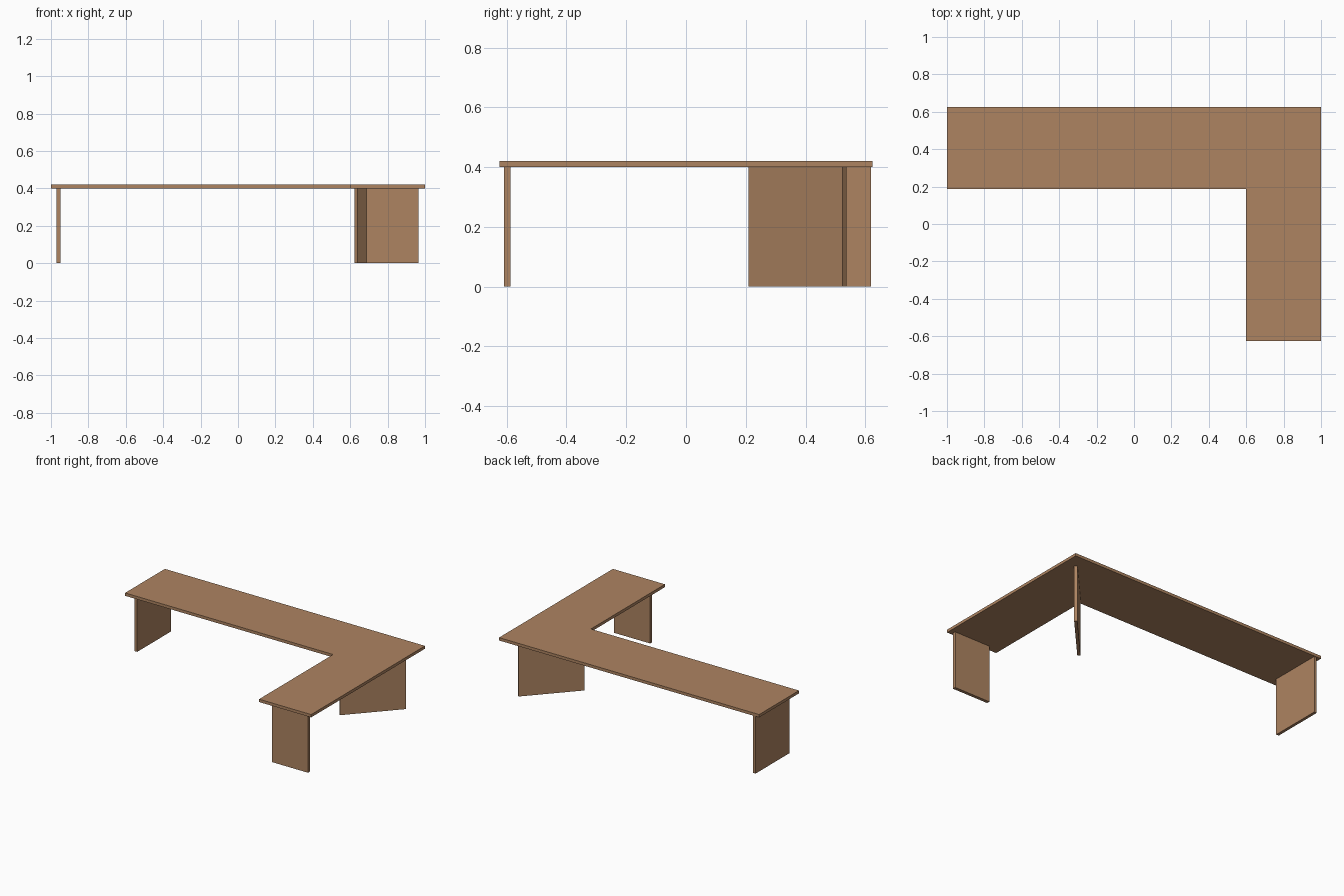
import bpy, bmesh, math
from mathutils import Matrix

if "Cube" in bpy.data.objects:
    bpy.data.objects.remove(bpy.data.objects["Cube"])

wood = bpy.data.materials.new("warm wood")
wood.diffuse_color = (0.42, 0.23, 0.12, 1)
wood.use_nodes = True
wood.node_tree.nodes["Principled BSDF"].inputs["Base Color"].default_value = wood.diffuse_color


def finish(bm, name):
    bmesh.ops.recalc_face_normals(bm, faces=bm.faces[:])
    mesh = bpy.data.meshes.new(name)
    bm.to_mesh(mesh)
    bm.free()
    mesh.materials.append(wood)
    ob = bpy.data.objects.new(name, mesh)
    bpy.context.collection.objects.link(ob)
    return ob


def panel(name, center, size, angle=0.0):
    """Upright board, turned about z."""
    bm = bmesh.new()
    bmesh.ops.create_cube(bm, size=1, matrix=Matrix.Diagonal((*size, 1)))
    ob = finish(bm, name)
    ob.location = center
    ob.rotation_euler.z = angle
    return ob


# L-shaped top
H, T = 0.40, 0.02
outline = [(-1, 0.188), (0.6, 0.188), (0.6, -0.625), (1, -0.625), (1, 0.625), (-1, 0.625)]
bm = bmesh.new()
face = bm.faces.new([bm.verts.new((x, y, H)) for x, y in outline])
ext = bmesh.ops.extrude_face_region(bm, geom=[face])
top = [v for v in ext["geom"] if isinstance(v, bmesh.types.BMVert)]
bmesh.ops.translate(bm, verts=top, vec=(0, 0, T))
finish(bm, "desk_top")

# Leg panels: left end, front end, and diagonal under the corner
panel("left_leg_panel", (-0.96, 0.435, H / 2), (T, 0.37, H))
panel("front_leg_panel", (0.826, -0.598, H / 2), (0.278, 0.022, H))
panel("corner_leg_panel", (0.775, 0.373, H / 2), (0.427, T, H), math.radians(47.4))
